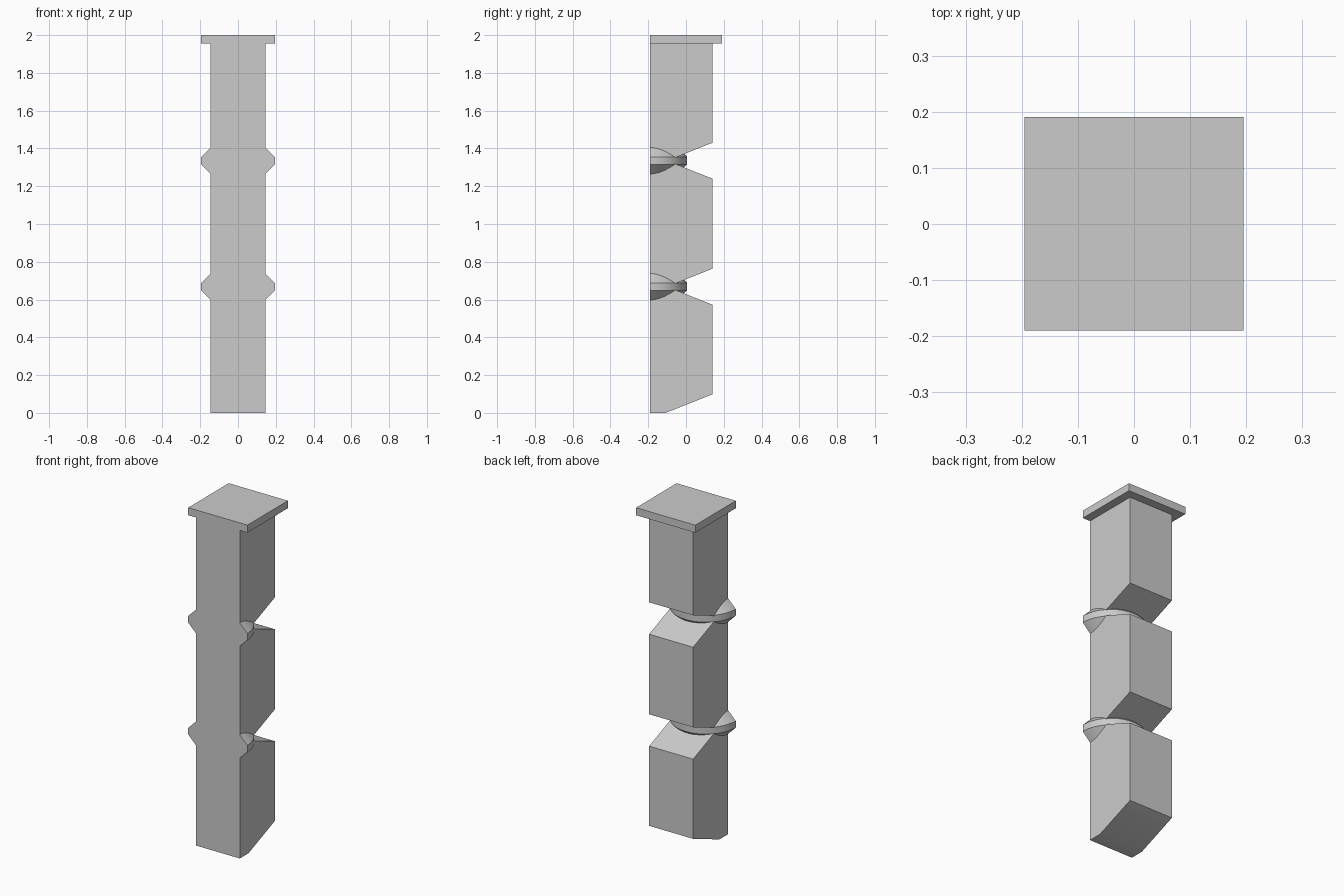
import bpy, bmesh, math
from mathutils import Vector

cube = bpy.data.objects.get("Cube")
if cube:
    bpy.data.objects.remove(cube, do_unlink=True)

FRONT, BACK, HALF = -0.19, 0.14, 0.145   # shaft front, back and half width
NOTCH_Y, NOTCH_H = -0.1, 0.095           # notch depth and half opening
COLLAR_R, RIM_H = 0.195, 0.02            # collar radius and rim half height
JOINTS = (0.668, 1.335)

stone = bpy.data.materials.new("plain_grey")
stone.use_nodes = True
grey = (0.6, 0.6, 0.6, 1)
stone.diffuse_color = grey
stone.node_tree.nodes["Principled BSDF"].inputs["Base Color"].default_value = grey


def make_object(name, bm):
    bmesh.ops.recalc_face_normals(bm, faces=bm.faces)
    mesh = bpy.data.meshes.new(name)
    bm.to_mesh(mesh)
    bm.free()
    mesh.materials.append(stone)
    obj = bpy.data.objects.new(name, mesh)
    bpy.context.collection.objects.link(obj)
    return obj


def make_shaft():
    # Side profile with wedge notches at the back, extruded across the width
    outline = [(FRONT - 0.1, 0), (-0.108, 0), (BACK, 0.098)]
    for z in JOINTS:
        outline += [(BACK, z - NOTCH_H), (NOTCH_Y, z), (BACK, z + NOTCH_H)]
    outline += [(BACK, 1.98), (FRONT - 0.1, 1.98)]
    bm = bmesh.new()
    face = bm.faces.new([bm.verts.new((-HALF, y, z)) for y, z in outline])
    geom = bmesh.ops.extrude_face_region(bm, geom=[face])["geom"]
    bmesh.ops.translate(bm, vec=(2 * HALF, 0, 0),
                        verts=[v for v in geom if isinstance(v, bmesh.types.BMVert)])
    return make_object("folding_post", bm)


def make_collar(z):
    # Double cone with a narrow upright rim, turned around the front plane
    peak = RIM_H + COLLAR_R
    profile = [(0, -peak), (COLLAR_R, -RIM_H), (COLLAR_R, RIM_H), (0, peak)]
    bm = bmesh.new()
    verts = [bm.verts.new((r, FRONT, z + h)) for r, h in profile]
    edges = [bm.edges.new(pair) for pair in zip(verts, verts[1:])]
    bmesh.ops.spin(bm, geom=verts + edges, cent=(0, FRONT, z), axis=(0, 0, 1),
                   angle=math.tau, steps=64)
    bmesh.ops.remove_doubles(bm, verts=bm.verts, dist=0.0001)
    return make_object("collar", bm)


def make_cap():
    # Square plate on top
    bm = bmesh.new()
    bmesh.ops.create_cube(bm, size=1)
    bmesh.ops.scale(bm, vec=(0.39, 0.482, 0.045), verts=bm.verts)
    bmesh.ops.translate(bm, vec=(0, -0.05, 1.9775), verts=bm.verts)
    return make_object("cap", bm)


# Join the parts into one solid
post = make_shaft()
bpy.context.view_layer.objects.active = post
for part in [make_collar(z) for z in JOINTS] + [make_cap()]:
    mod = post.modifiers.new("join", 'BOOLEAN')
    mod.operation, mod.solver, mod.object = 'UNION', 'EXACT', part
    bpy.ops.object.modifier_apply(modifier=mod.name)
    bpy.data.objects.remove(part, do_unlink=True)

# Slice the front flat and close it
bm = bmesh.new()
bm.from_mesh(post.data)
cut = bmesh.ops.bisect_plane(bm, geom=bm.verts[:] + bm.edges[:] + bm.faces[:], dist=0.00001,
                             plane_co=Vector((0, FRONT, 0)), plane_no=Vector((0, -1, 0)),
                             clear_outer=True)
rim = [e for e in cut["geom_cut"] if isinstance(e, bmesh.types.BMEdge) and e.is_boundary]
bmesh.ops.contextual_create(bm, geom=rim)
bmesh.ops.recalc_face_normals(bm, faces=bm.faces)
bm.to_mesh(post.data)
bm.free()

bpy.ops.object.select_all(action='DESELECT')
post.select_set(True)
bpy.context.view_layer.objects.active = post
bpy.ops.object.shade_smooth_by_angle(angle=math.radians(30))
